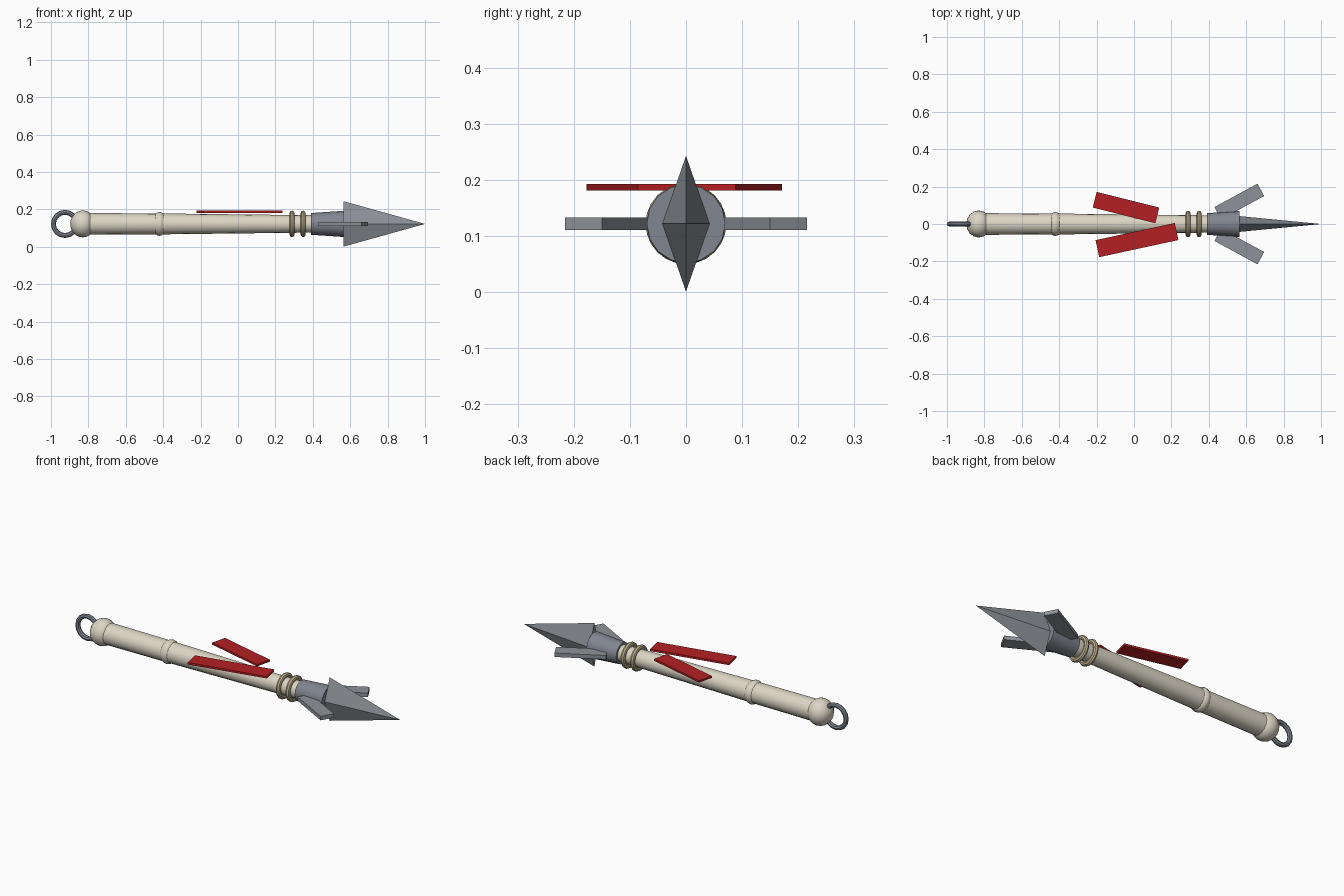
import bpy
import math
from mathutils import Matrix

cube = bpy.data.objects.get("Cube")
if cube:
    bpy.data.objects.remove(cube, do_unlink=True)

AXIS = 0.122  # height of the weapon's centre line


def material(name, rgb):
    m = bpy.data.materials.new(name)
    m.use_nodes = True
    m.diffuse_color = (*rgb, 1)
    m.node_tree.nodes["Principled BSDF"].inputs["Base Color"].default_value = (*rgb, 1)
    return m


bone = material("bone", (0.72, 0.67, 0.56))
steel = material("steel", (0.27, 0.29, 0.32))
dark_steel = material("dark steel", (0.22, 0.24, 0.28))
cord = material("tan cord", (0.52, 0.44, 0.27))
red = material("red cloth", (0.46, 0.014, 0.016))


def finish(name, mat, smooth=True):
    ob = bpy.context.object
    ob.name = name
    ob.data.materials.append(mat)
    bpy.ops.object.transform_apply(location=False, rotation=True, scale=True)
    if smooth:
        bpy.ops.object.shade_smooth_by_angle(angle=math.radians(35))
    return ob


def taper(name, x0, x1, r0, r1, mat, sides=16):
    """Round bar along x from x0 to x1."""
    bpy.ops.mesh.primitive_cone_add(vertices=sides, radius1=r0, radius2=r1, depth=x1 - x0,
                                    location=((x0 + x1) / 2, 0, AXIS),
                                    rotation=(0, math.pi / 2, 0))
    return finish(name, mat)


def ball(name, x, size, mat):
    bpy.ops.mesh.primitive_uv_sphere_add(segments=16, ring_count=12, radius=1,
                                         location=(x, 0, AXIS))
    bpy.context.object.scale = size
    return finish(name, mat)


def ring(name, x, major, minor, rotation, mat):
    bpy.ops.mesh.primitive_torus_add(major_radius=major, minor_radius=minor,
                                     major_segments=16, minor_segments=8,
                                     location=(x, 0, AXIS), rotation=rotation)
    return finish(name, mat)


def slab(name, centre, size, angle, mat):
    bpy.ops.mesh.primitive_cube_add(size=1, location=centre)
    ob = bpy.context.object
    ob.scale = size
    ob.rotation_euler.z = math.radians(angle)
    return finish(name, mat, smooth=False)


# Bone handle with knuckle and pommel
taper("rear_shaft", -0.83, -0.42, 0.058, 0.056, bone)
taper("front_shaft", -0.42, 0.42, 0.056, 0.046, bone)
ball("knuckle", -0.42, (0.042, 0.064, 0.064), bone)
ball("pommel", -0.83, (0.067, 0.072, 0.072), bone)

# Pommel loop standing upright
ring("pommel_loop", -0.925, 0.062, 0.013, (math.pi / 2, 0, 0), dark_steel)

# Cord bindings
for i, x in enumerate((0.289, 0.348)):
    ring(f"binding_{i + 1}", x, 0.058, 0.013, (0, math.pi / 2, 0), cord)

# Socket and diamond-section spearhead
taper("socket", 0.39, 0.565, 0.058, 0.07, dark_steel)
bpy.ops.mesh.primitive_cone_add(vertices=4, radius1=1, radius2=0, depth=0.435,
                                location=(0.7825, 0, AXIS))
head = bpy.context.object
head.data.transform(Matrix.Rotation(math.pi / 2, 4, "Y"))
head.scale = (1, 0.042, 0.121)
finish("spearhead", steel, smooth=False)

# Swept barbs
for side, y in (("left", 1), ("right", -1)):
    slab(f"{side}_barb", (0.563, y * 0.12, AXIS), (0.262, 0.075, 0.022), y * 28.5, steel)

# Cloth streamers lying over the shaft
slab("left_streamer", (-0.043, 0.088, 0.187), (0.345, 0.086, 0.011), -14, red)
slab("right_streamer", (0.016, -0.086, 0.187), (0.433, 0.093, 0.011), 12.2, red)
